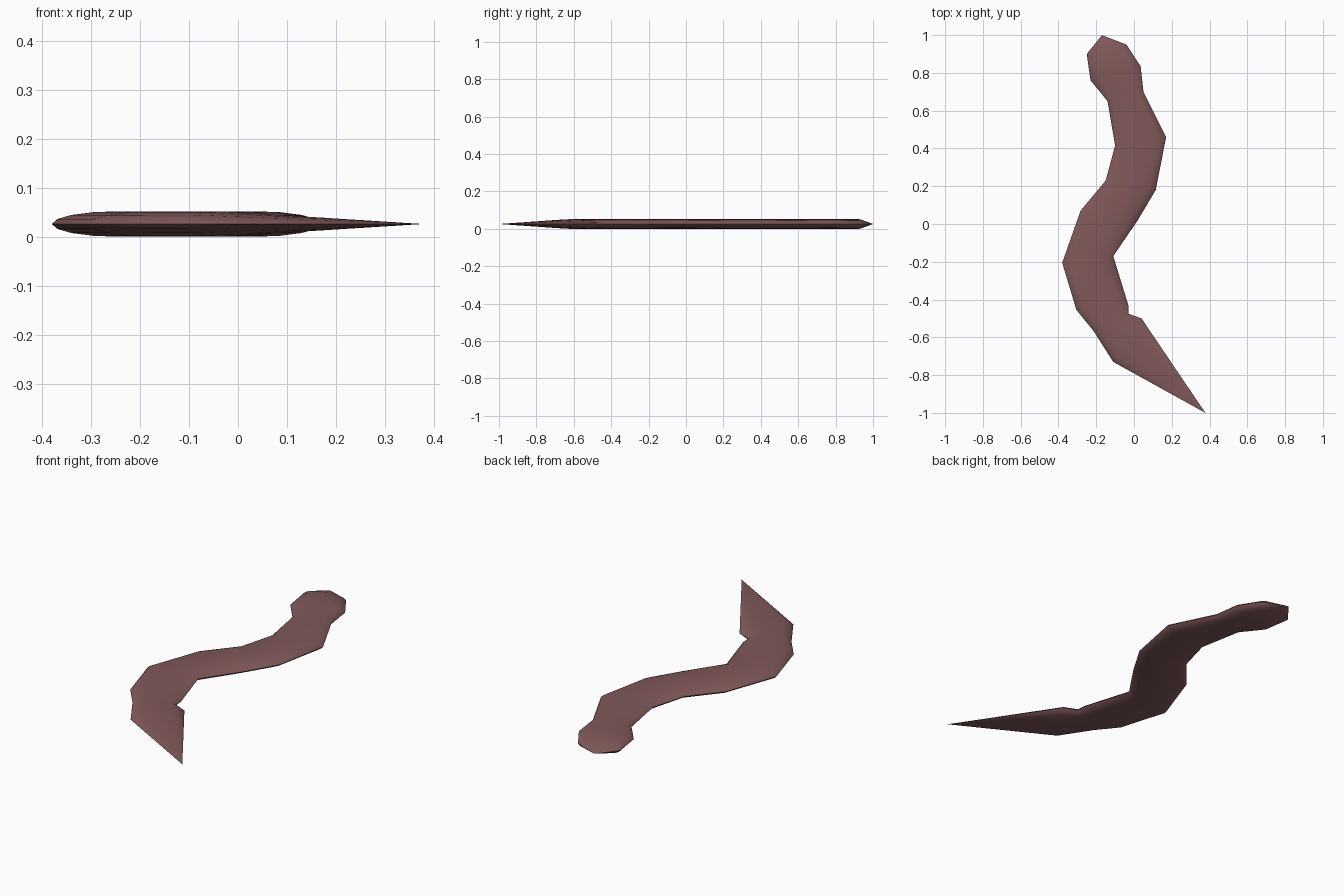
import bpy, bmesh, math
from mathutils import Vector

if "Cube" in bpy.data.objects:
    bpy.data.objects.remove(bpy.data.objects["Cube"])

SIDES, HALF_H = 16, 0.026
# Cross-sections from head to tail: left edge x, y and right edge x, y
SECTIONS = [
    (-0.25, 0.90, -0.04, 0.95), (-0.23, 0.76, 0.035, 0.835),
    (-0.14, 0.65, 0.05, 0.70), (-0.10, 0.415, 0.17, 0.46),
    (-0.15, 0.23, 0.115, 0.18), (-0.283, 0.07, 0.02, 0.02),
    (-0.38, -0.205, -0.11, -0.17), (-0.305, -0.455, -0.03, -0.43),
    (-0.215, -0.565, -0.03, -0.475), (-0.11, -0.73, 0.04, -0.50),
]
HEAD_TIP, TAIL_TIP = (-0.17, 1.0, HALF_H), (0.378, -1.0, HALF_H)

# Body: flattened elliptical rings
bm = bmesh.new()
rings = []
for lx, ly, rx, ry in SECTIONS:
    left, right = Vector((lx, ly, HALF_H)), Vector((rx, ry, HALF_H))
    mid, half = (left + right) / 2, (right - left) / 2
    ring = []
    for i in range(SIDES):
        a = 2 * math.pi * i / SIDES
        ring.append(bm.verts.new(mid + half * math.cos(a) + Vector((0, 0, HALF_H * math.sin(a)))))
    rings.append(ring)
for a, b in zip(rings, rings[1:]):
    for i in range(SIDES):
        j = (i + 1) % SIDES
        bm.faces.new((a[i], a[j], b[j], b[i]))

# Pointed head and tail
for ring, tip in ((rings[0], HEAD_TIP), (rings[-1], TAIL_TIP)):
    point = bm.verts.new(tip)
    for i in range(SIDES):
        bm.faces.new((ring[i], ring[(i + 1) % SIDES], point))
bmesh.ops.recalc_face_normals(bm, faces=bm.faces)

mesh = bpy.data.meshes.new("worm_body")
bm.to_mesh(mesh)
bm.free()
body = bpy.data.objects.new("worm_body", mesh)
bpy.context.collection.objects.link(body)

# Dusky pink skin
skin = bpy.data.materials.new("skin")
skin.diffuse_color = (0.22, 0.10, 0.10, 1)
skin.use_nodes = True
skin.node_tree.nodes["Principled BSDF"].inputs["Base Color"].default_value = skin.diffuse_color
mesh.materials.append(skin)

bpy.context.view_layer.objects.active = body
body.select_set(True)
bpy.ops.object.shade_smooth_by_angle(angle=math.radians(40))
